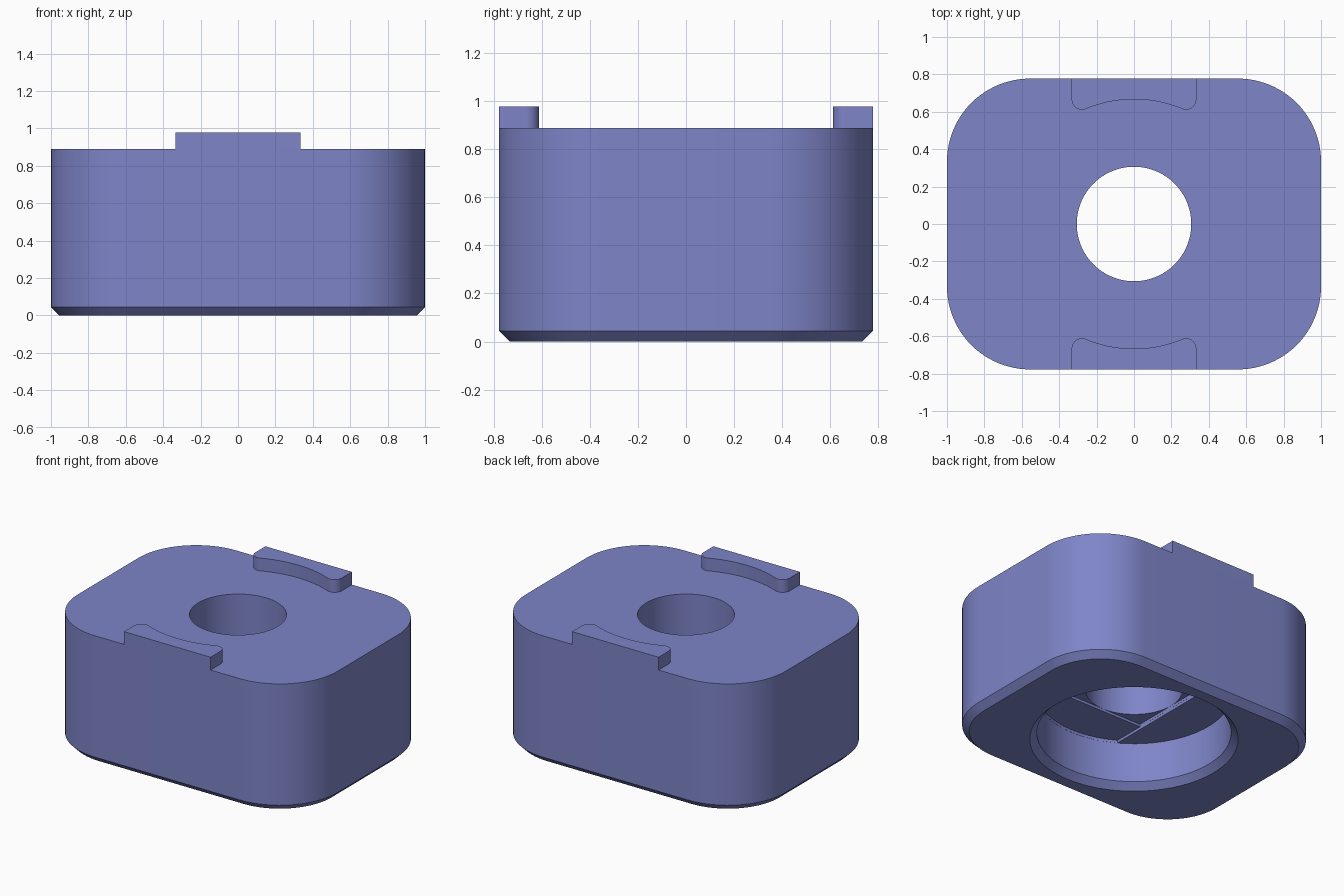
import bpy, bmesh, math

if "Cube" in bpy.data.objects:
    bpy.data.objects.remove(bpy.data.objects["Cube"])

HX, HY, R, TOP, CH = 1.0, 0.7775, 0.4444, 0.889, 0.0444
HOLE_R, BORE_R = 0.306, 0.613

mat = bpy.data.materials.new("periwinkle plastic")
mat.diffuse_color = (0.209, 0.235, 0.578, 1)
mat.use_nodes = True
mat.node_tree.nodes["Principled BSDF"].inputs["Base Color"].default_value = mat.diffuse_color


def arc(cx, cy, r, a0, a1, n):
    return [(cx + r * math.cos(math.radians(a0 + (a1 - a0) * i / n)),
             cy + r * math.sin(math.radians(a0 + (a1 - a0) * i / n))) for i in range(n + 1)]


def circle(r, n=96):
    return arc(0, 0, r, 0, 360, n)[:-1]


def loft(name, sections):
    """Closed solid through matching outlines, each given as (points, z)."""
    bm = bmesh.new()
    rings = [[bm.verts.new((x, y, z)) for x, y in pts] for pts, z in sections]
    n = len(rings[0])
    for a, b in zip(rings, rings[1:]):
        for i in range(n):
            j = (i + 1) % n
            bm.faces.new((a[i], a[j], b[j], b[i]))
    bm.faces.new(rings[0][::-1])
    bm.faces.new(rings[-1])
    bmesh.ops.recalc_face_normals(bm, faces=bm.faces)
    me = bpy.data.meshes.new(name)
    bm.to_mesh(me)
    bm.free()
    ob = bpy.data.objects.new(name, me)
    bpy.context.collection.objects.link(ob)
    me.materials.append(mat)
    return ob


def select(ob):
    bpy.ops.object.select_all(action='DESELECT')
    ob.select_set(True)
    bpy.context.view_layer.objects.active = ob


def cut(ob, cutter):
    mod = ob.modifiers.new("cut", 'BOOLEAN')
    mod.operation, mod.solver, mod.object = 'DIFFERENCE', 'EXACT', cutter
    select(ob)
    bpy.ops.object.modifier_apply(modifier=mod.name)
    bpy.data.objects.remove(cutter)


def rounded_rect(inset):
    pts = []
    for k, (sx, sy) in enumerate([(1, 1), (-1, 1), (-1, -1), (1, -1)]):
        pts += arc(sx * (HX - R), sy * (HY - R), R - inset, 90 * k, 90 * k + 90, 24)
    return pts


# Block with rounded corners and a chamfered foot
body = loft("body", [(rounded_rect(CH), 0), (rounded_rect(0), CH), (rounded_rect(0), TOP)])

# Chamfered counterbore from below
cut(body, loft("bore_cutter", [(circle(BORE_R + 2 * CH), -CH), (circle(BORE_R), CH),
                               (circle(BORE_R), 0.32)]))

# Slot step across the counterbore, then a square step
a = math.degrees(math.acos(0.307 / (BORE_R - 0.001)))
slot = arc(0, 0, BORE_R - 0.001, a, 180 - a, 32) + arc(0, 0, BORE_R - 0.001, 180 + a, 360 - a, 32)
cut(body, loft("slot_cutter", [(slot, 0.25), (slot, 0.339)]))
s = 0.3065
square = [(s, s), (-s, s), (-s, -s), (s, -s)]
cut(body, loft("square_cutter", [(square, 0.2), (square, 0.357)]))

# Through hole
cut(body, loft("hole_cutter", [(circle(HOLE_R), -0.1), (circle(HOLE_R), 1.1)]))

# Raised tabs with a concave inner side and rounded tips
TW, TR, F = 0.3333, 0.6667, 0.055
fx = TW - F
fy = math.sqrt((TR + F) ** 2 - fx ** 2)
ang = math.degrees(math.atan2(fy, fx))
half = arc(fx, fy, F, 0, ang - 180, 14)            # right tip
inner = arc(0, 0, TR, ang, 180 - ang, 24)[1:-1]    # concave side
profile = [(TW, HY)] + half + inner + [(-x, y) for x, y in half[::-1]] + [(-TW, HY)]
tabs = []
for name, sy in (("back_tab", 1), ("front_tab", -1)):
    pts = [(x, sy * y) for x, y in profile]
    tabs.append(loft(name, [(pts, TOP), (pts, 0.978)]))

for ob in [body] + tabs:
    select(ob)
    bpy.ops.object.shade_smooth_by_angle(angle=math.radians(30))
